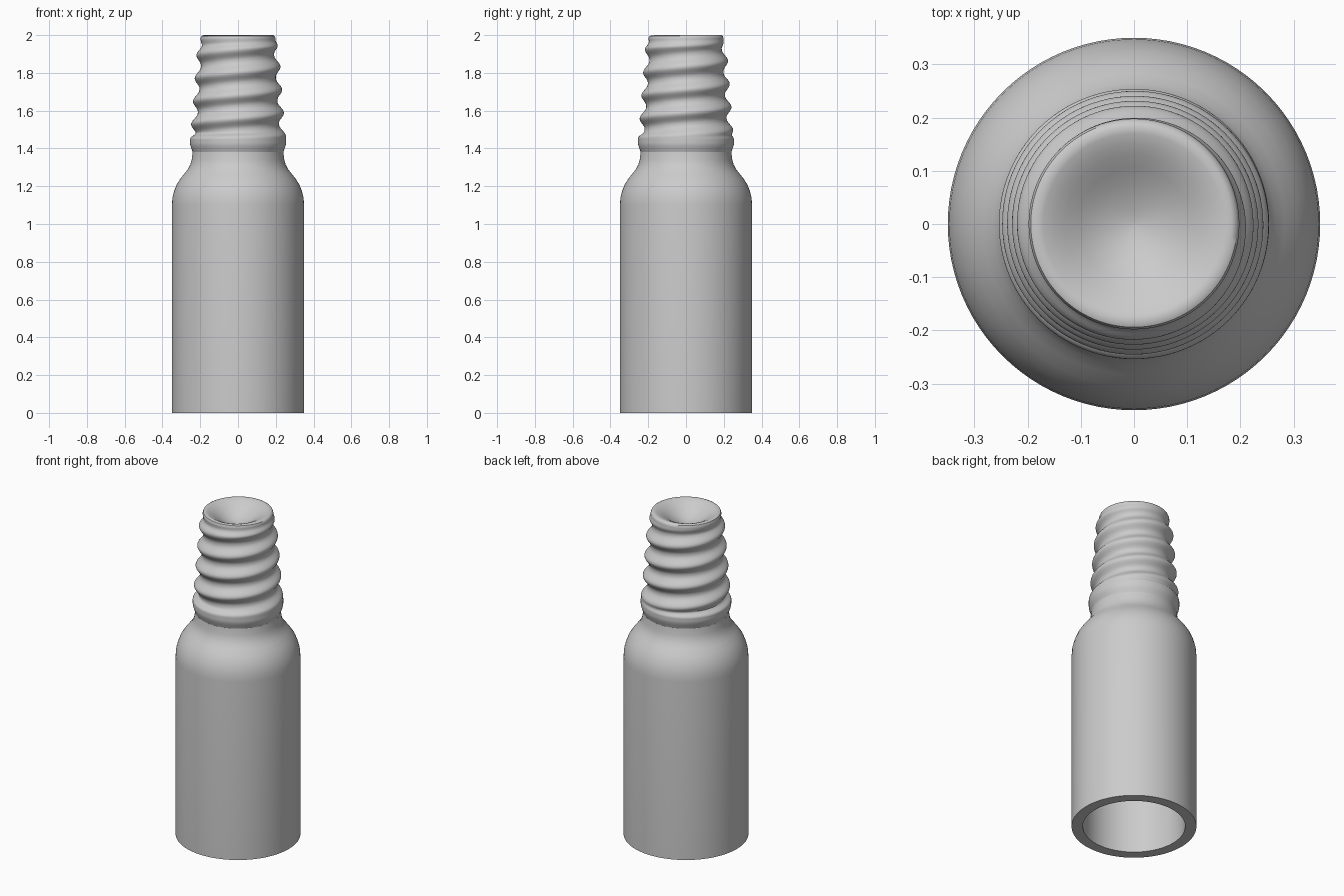
import bpy, bmesh, math

if "Cube" in bpy.data.objects:
    bpy.data.objects.remove(bpy.data.objects["Cube"], do_unlink=True)

SIDES = 96
TAU = 2 * math.pi

grey = bpy.data.materials.new("plain grey")
grey.use_nodes = True
grey.diffuse_color = (0.6, 0.6, 0.6, 1)
grey.node_tree.nodes["Principled BSDF"].inputs["Base Color"].default_value = (0.6, 0.6, 0.6, 1)


def ring_surface(name, rings, close_start=False, close_end=False, loop=False):
    """Bridge rings given as functions of angle that return (radius, height)."""
    bm = bmesh.new()
    loops = []
    for ring in rings:
        loop_verts = []
        for i in range(SIDES):
            a = TAU * i / SIDES
            r, z = ring(a)
            loop_verts.append(bm.verts.new((r * math.cos(a), r * math.sin(a), z)))
        loops.append(loop_verts)
    pairs = list(zip(loops, loops[1:])) + ([(loops[-1], loops[0])] if loop else [])
    for low, high in pairs:
        for i in range(SIDES):
            j = (i + 1) % SIDES
            bm.faces.new((low[i], low[j], high[j], high[i]))
    if close_start:
        bm.faces.new(loops[0])
    if close_end:
        bm.faces.new(loops[-1])
    bmesh.ops.recalc_face_normals(bm, faces=bm.faces)
    mesh = bpy.data.meshes.new(name)
    bm.to_mesh(mesh)
    bm.free()
    mesh.materials.append(grey)
    obj = bpy.data.objects.new(name, mesh)
    bpy.context.collection.objects.link(obj)
    bpy.ops.object.select_all(action="DESELECT")
    obj.select_set(True)
    bpy.context.view_layer.objects.active = obj
    bpy.ops.object.shade_smooth_by_angle(angle=math.radians(40))
    return obj


def flat_ring(r, z):
    return lambda a: (r, z)


def smooth(t):
    t = max(0, min(1, t))
    return t * t * (3 - 2 * t)


# Hollow sleeve: straight wall, rounded shoulder, short neck, open underneath
outer = [(0.35, 0), (0.35, 1.1), (0.347, 1.14), (0.338, 1.175), (0.324, 1.21),
         (0.305, 1.24), (0.283, 1.268), (0.265, 1.29), (0.252, 1.315), (0.245, 1.34), (0.24, 1.38)]
inner = [(0.19, 1.38), (0.195, 1.33), (0.225, 1.26), (0.26, 1.2), (0.28, 1.14), (0.287, 1.08), (0.287, 0)]
ring_surface("sleeve", [flat_ring(r, z) for r, z in outer + inner], loop=True)

# Tapered right-handed screw neck with a plain collar and a dished top
PITCH, BASE, COLLAR, TOP = 0.122, 1.36, 1.46, 1.985


def screw_ring(z):
    def ring(a):
        f = (z - COLLAR) / (TOP - COLLAR)
        crest = 0.253 - 0.04 * f
        root = 0.222 - 0.037 * f
        wave = 0.5 + 0.5 * math.cos(TAU * (z - 1.59) / PITCH - a)
        thread = root + (crest - root) * wave ** 1.2
        collar = 0.236 + 0.018 * smooth((z - BASE) / 0.07)
        r = collar + (thread - collar) * smooth((z - COLLAR + 0.01) / 0.035)
        # the last turn fades into the rim
        return r + (0.198 - r) * smooth((z - 1.93) / 0.05), z
    return ring


def dish_ring(r, z):
    return lambda a: (r, z + 0.006 * math.cos(a - 0.9) * math.sin(math.pi * r / 0.2))


STEPS = 110
screw = [screw_ring(BASE + (TOP - BASE) * i / STEPS) for i in range(STEPS + 1)]
dish = [(0.194, 1.995), (0.184, 2.0), (0.17, 1.997), (0.15, 1.988), (0.13, 1.977),
        (0.105, 1.96), (0.08, 1.944), (0.05, 1.93), (0.025, 1.922), (0.004, 1.918)]
ring_surface("screw_neck", screw + [dish_ring(r, z) for r, z in dish], True, True)
